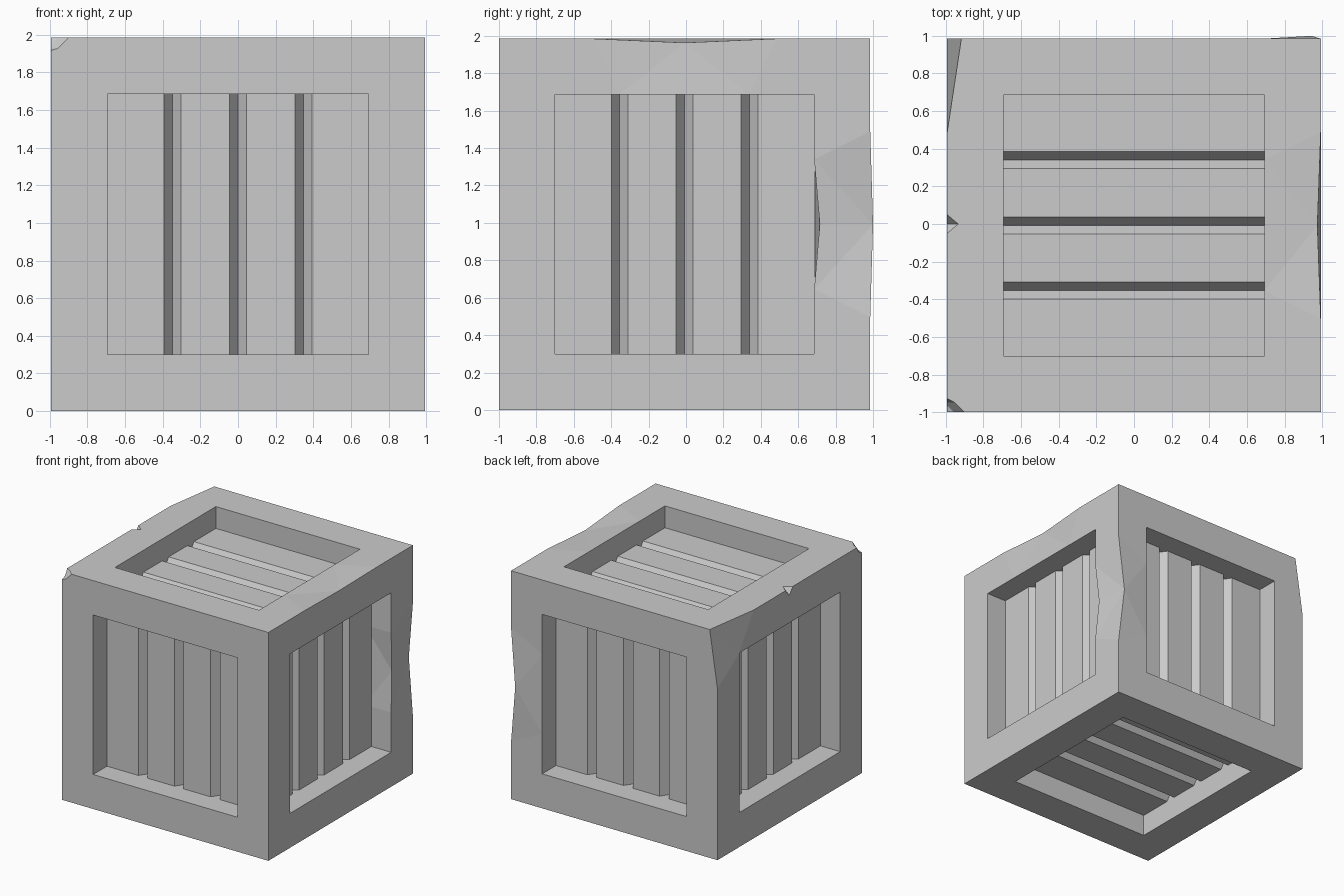
import bpy, bmesh
from mathutils import Vector as V

if "Cube" in bpy.data.objects:
    bpy.data.objects.remove(bpy.data.objects["Cube"])

H, R = 0.9925, 0.693            # half size of crate, half size of recess
C = V((0, -0.0075, H))          # crate centre
DEPTH, GROOVE, GW = 0.19, 0.065, 0.045
X, Y, Z = V((1, 0, 0)), V((0, 1, 0)), V((0, 0, 1))
SIDES = {"front": (-Y, Z), "back": (Y, Z), "left": (-X, Z),
         "right": (X, Z), "top": (Z, X), "bottom": (-Z, X)}


def make_object(name, bm):
    bmesh.ops.recalc_face_normals(bm, faces=bm.faces)
    me = bpy.data.meshes.new(name)
    bm.to_mesh(me)
    bm.free()
    ob = bpy.data.objects.new(name, me)
    bpy.context.collection.objects.link(ob)
    return ob


def ring(r):
    """Square loop with four segments per side."""
    t = [-1, -.5, 0, .5]
    return [(r * a, r * b) for a, b in
            [(k, -1) for k in t] + [(1, k) for k in t] +
            [(-k, 1) for k in t] + [(-1, -k) for k in t]]


# Frame: a block with a recess in each side
bm = bmesh.new()
for n, v in SIDES.values():
    u = v.cross(n)
    loops = []
    for r, d in ((H, 0), (R, 0), (R, DEPTH + GROOVE)):
        loops.append([bm.verts.new(C + n * (H - d) + u * a + v * b) for a, b in ring(r)])
    for a, b in zip(loops, loops[1:]):
        for i in range(16):
            j = (i + 1) % 16
            bm.faces.new((a[i], a[j], b[j], b[i]))
    bm.faces.new(loops[2])
bmesh.ops.remove_doubles(bm, verts=bm.verts, dist=1e-4)

# Dents: loop points knocked out of line
DENTS = [((H, H, 0), (-.05, .015, 0)),      # back right edge
         ((H, R, 0), (-.015, .03, 0)),      # its inner frame edge
         ((H, 0, H), (-.018, 0, -.022)),    # right top edge
         ((-H, H, H), (.075, 0, 0))]        # back left top corner
for pos, move in DENTS:
    for vert in bm.verts:
        if (vert.co - C - V(pos)).length < 1e-3:
            vert.co += V(move)
bmesh.ops.triangulate(bm, faces=[f for f in bm.faces if len(f.verts) == 4])
frame = make_object("crate_frame", bm)


# Chips: convex cutters at the front left corner and the left top edge
def chip(name, pts):
    cb = bmesh.new()
    for p in pts:
        cb.verts.new(C + V(p))
    bmesh.ops.convex_hull(cb, input=cb.verts)
    ob = make_object(name, cb)
    ob.hide_render = True
    m = frame.modifiers.new(name, "BOOLEAN")
    m.operation, m.solver, m.object = "DIFFERENCE", "EXACT", ob
    return ob


O = H + .02
cutters = [
    chip("corner_chip", [(-.9, -O, O), (-.9, -H, H), (-.935, -O, .935), (-.935, -.94, O),
                         (-O, -.9, O), (-O, -.91, H), (-O, -O, .91), (-O, -.94, .935), (-O, -O, O)]),
    chip("edge_chip", [(-O, -.075, O), (-O, .09, O), (-.915, .0075, O), (-O, .0075, .91)]),
]
dg = bpy.context.evaluated_depsgraph_get()
mesh = bpy.data.meshes.new_from_object(frame.evaluated_get(dg))
frame.modifiers.clear()
frame.data = mesh
for c in cutters:
    bpy.data.objects.remove(c)

# Open the recess floors, which the boards cover
bm = bmesh.new()
bm.from_mesh(mesh)
inner = H - DEPTH - GROOVE + 1e-3
floors = [f for f in bm.faces
          if all(abs(k) < inner for k in (f.calc_center_median() - C))]
bmesh.ops.delete(bm, geom=floors, context="FACES_ONLY")
bm.to_mesh(mesh)
bm.free()

# Boards: a grooved sheet in each recess
E = R + .005
profile = [(-E, 0)]
for g in (-.347, 0, .347):
    profile += [(g - GW, 0), (g, GROOVE), (g + GW, 0)]
profile.append((E, 0))
for name, (n, v) in SIDES.items():
    u = v.cross(n)
    bm = bmesh.new()
    rows = [[bm.verts.new(C + n * (H - DEPTH - d) + u * a + v * s) for a, d in profile]
            for s in (-E, E)]
    for i in range(len(profile) - 1):
        bm.faces.new((rows[0][i], rows[0][i + 1], rows[1][i + 1], rows[1][i]))
    ob = make_object(name + "_boards", bm)
    if ob.data.polygons[0].normal.dot(n) < 0:
        ob.data.flip_normals()
